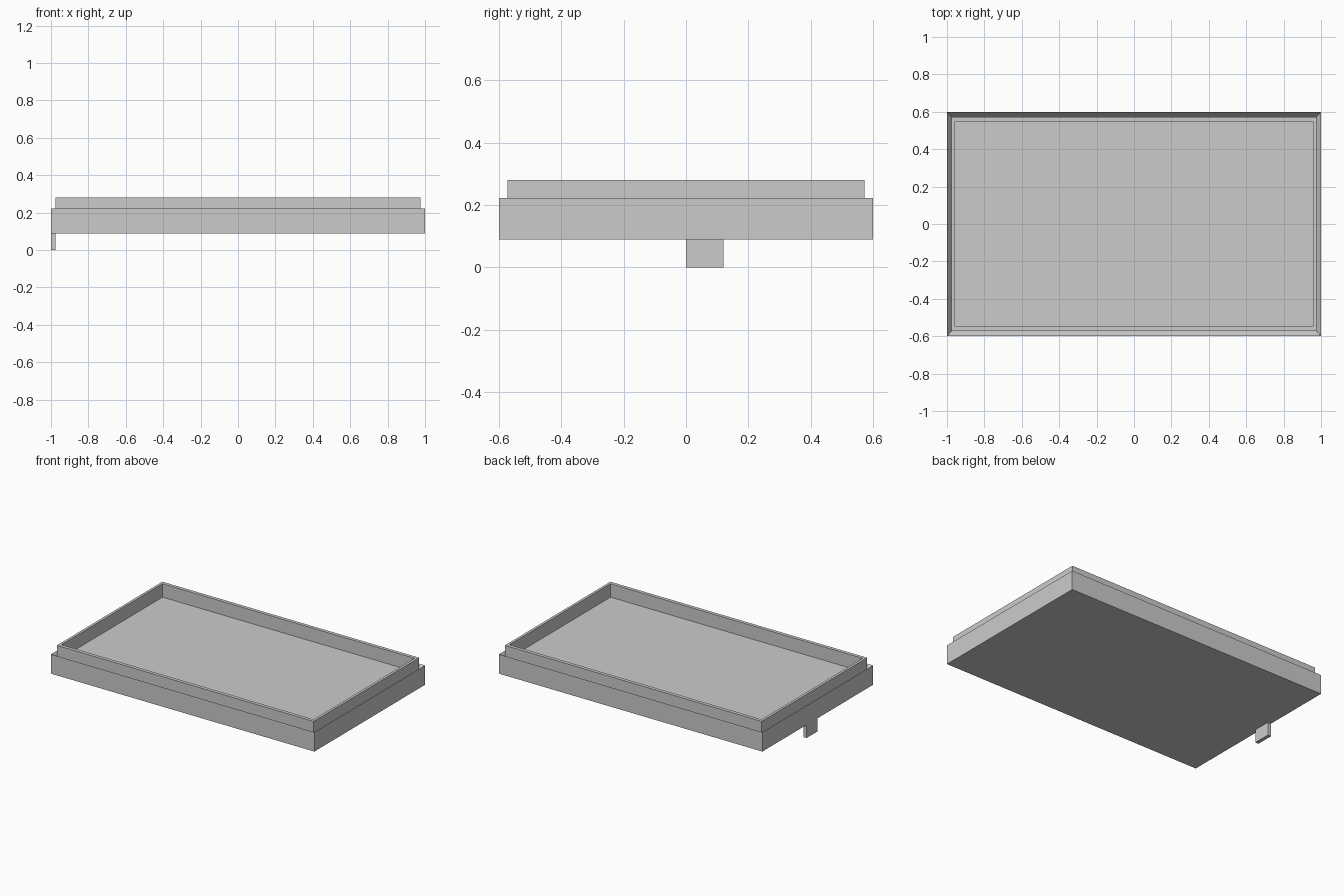
import bpy, bmesh

if "Cube" in bpy.data.objects:
    bpy.data.objects.remove(bpy.data.objects["Cube"])


def ring(bm, hx, hy, z):
    """Rectangular loop of four vertices."""
    return [bm.verts.new((sx * hx, sy * hy, z))
            for sx, sy in ((-1, -1), (1, -1), (1, 1), (-1, 1))]


def finish(bm, name):
    bmesh.ops.recalc_face_normals(bm, faces=bm.faces)
    mesh = bpy.data.meshes.new(name)
    bm.to_mesh(mesh)
    bm.free()
    obj = bpy.data.objects.new(name, mesh)
    bpy.context.collection.objects.link(obj)
    return obj


# Tray: outer wall, sloped groove, raised lip and sunken floor
# Each row is half width, half depth, height
profile = [
    (1.0, 0.6, 0.09),
    (1.0, 0.6, 0.223),
    (0.975, 0.572, 0.188),
    (0.975, 0.572, 0.28),
    (0.957, 0.548, 0.28),
    (0.957, 0.548, 0.188),
]
bm = bmesh.new()
rings = [ring(bm, *p) for p in profile]
for a, b in zip(rings, rings[1:]):
    for i in range(4):
        j = (i + 1) % 4
        bm.faces.new((a[i], a[j], b[j], b[i]))
bm.faces.new(rings[0])
bm.faces.new(rings[-1])
finish(bm, "tray")

# Small tab hanging under the left edge
bm = bmesh.new()
bmesh.ops.create_cube(bm, size=1)
bmesh.ops.scale(bm, vec=(0.025, 0.12, 0.09), verts=bm.verts)
bmesh.ops.translate(bm, vec=(-0.9875, 0.06, 0.045), verts=bm.verts)
finish(bm, "hanging_tab")
